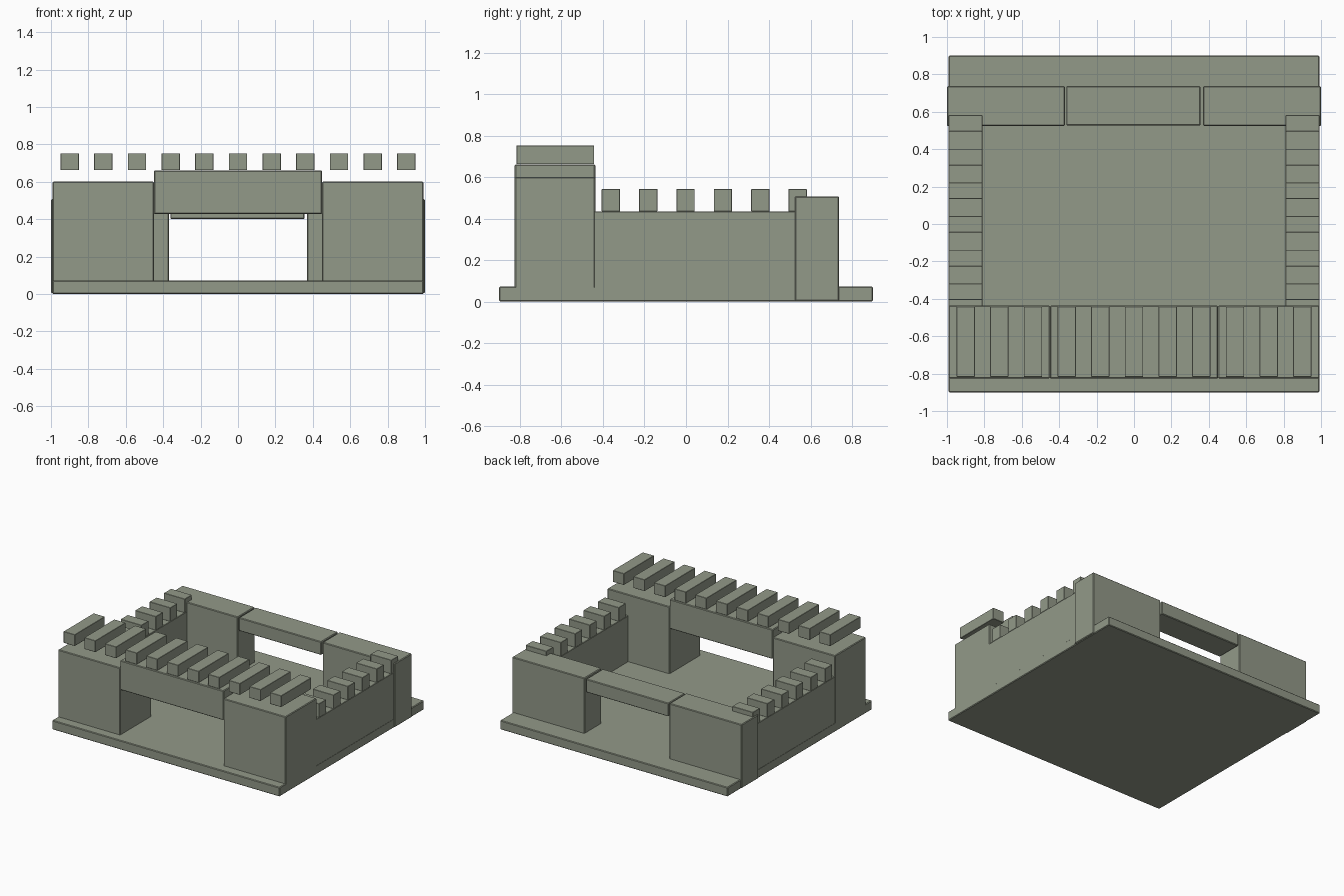
import bpy

if "Cube" in bpy.data.objects:
    bpy.data.objects.remove(bpy.data.objects["Cube"])

stone = bpy.data.materials.new("grey_green_stone")
stone.diffuse_color = (0.29, 0.32, 0.25, 1)
stone.use_nodes = True
stone.node_tree.nodes["Principled BSDF"].inputs["Base Color"].default_value = stone.diffuse_color


def block(name, x, y, z, bevel=0.005):
    """Box given by its (min, max) range on each axis, with a tiny edge bevel."""
    bpy.ops.mesh.primitive_cube_add(size=1, location=[sum(r) / 2 for r in (x, y, z)])
    ob = bpy.context.object
    ob.name = name
    ob.scale = [r[1] - r[0] for r in (x, y, z)]
    bpy.ops.object.transform_apply(location=False, rotation=False, scale=True)
    ob.data.materials.append(stone)
    if bevel:
        mod = ob.modifiers.new("edge_bevel", 'BEVEL')
        mod.width = bevel
        mod.segments = 1
    return ob


# Floor slab
block("base", (-0.992, 0.992), (-0.9, 0.9), (0, 0.072))

# Gate beam at the front and lower beam at the back
block("front_gate_beam", (-0.45, 0.45), (-0.825, -0.437), (0.428, 0.66))
block("back_gate_beam", (-0.362, 0.356), (0.527, 0.737), (0.4, 0.505))

for side, s in (("left", -1), ("right", 1)):
    def span(a, b):
        return tuple(sorted((s * a, s * b)))

    # Towers and side walls
    block(side + "_front_tower", span(0.45, 0.992), (-0.825, -0.437), (0.004, 0.6))
    block(side + "_back_tower", span(0.37, 1.0), (0.524, 0.737), (0.004, 0.507))
    block(side + "_wall", span(0.81, 0.991), (-0.45, 0.59), (0.004, 0.435), 0.003)

    # Battlements along the side wall
    for i in range(6):
        y = -0.362 + 0.18 * i
        block(f"{side}_wall_merlon_{i + 1}", span(0.81, 0.991),
              (y - 0.044, y + 0.044), (0.434, 0.543), 0.002)

# Long battlements across the gate, level with the top of the beam
for i in range(11):
    x = -0.9 + 0.18 * i
    block(f"front_merlon_{i + 1}", (x - 0.049, x + 0.049),
          (-0.817, -0.442), (0.662, 0.752), 0.002)
